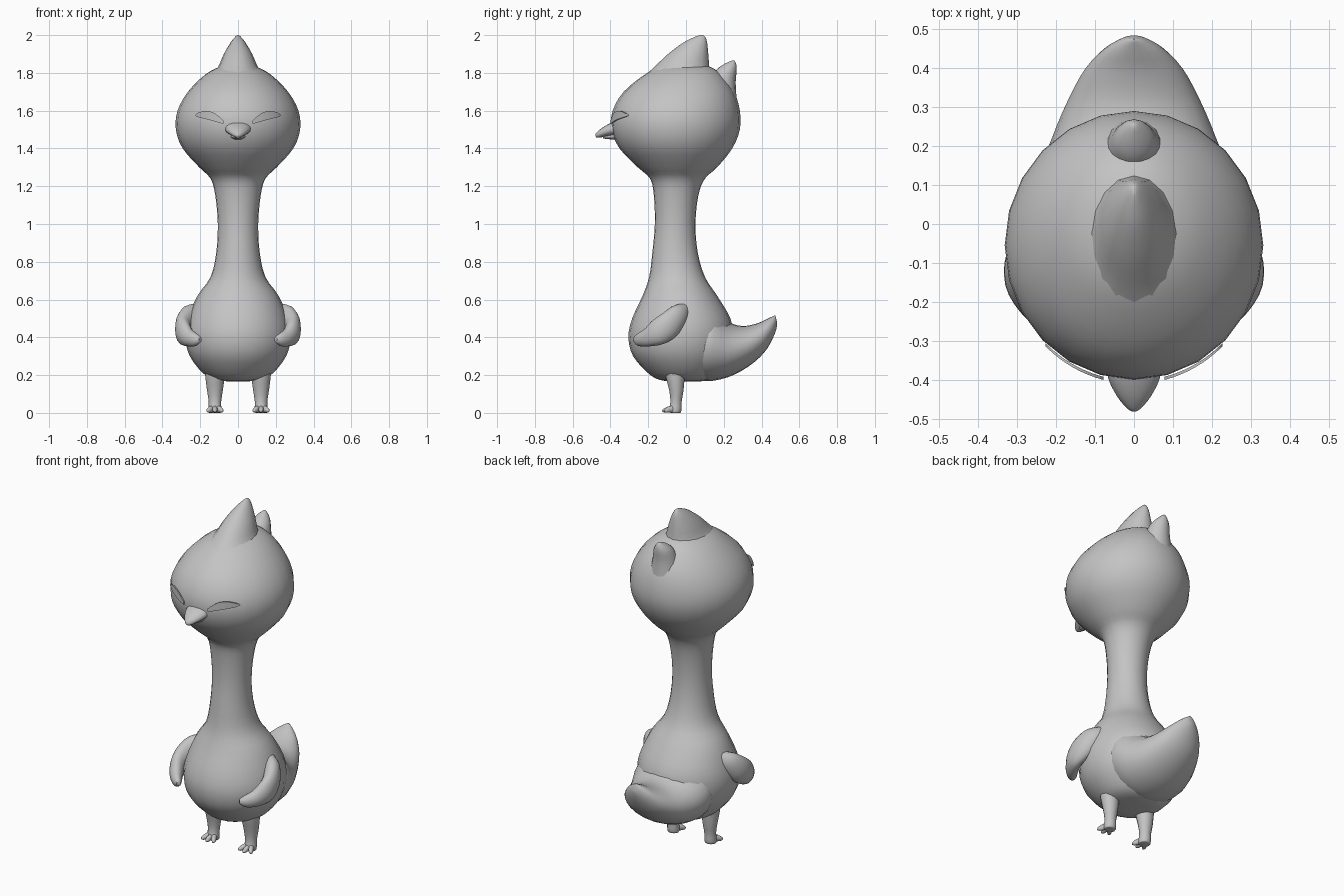
import bpy, bmesh, math
from mathutils import Vector

if "Cube" in bpy.data.objects:
    bpy.data.objects.remove(bpy.data.objects["Cube"])

grey = bpy.data.materials.new("plain grey")
grey.diffuse_color = (0.55, 0.55, 0.55, 1)
grey.use_nodes = True
grey.node_tree.nodes["Principled BSDF"].inputs["Base Color"].default_value = grey.diffuse_color


def finish(name, bm):
    bmesh.ops.recalc_face_normals(bm, faces=bm.faces)
    me = bpy.data.meshes.new(name)
    bm.to_mesh(me)
    bm.free()
    me.materials.append(grey)
    for p in me.polygons:
        p.use_smooth = True
    me.set_sharp_from_angle(angle=math.radians(60))
    ob = bpy.data.objects.new(name, me)
    bpy.context.collection.objects.link(ob)
    return ob


def spline(p, i, t):
    a, b, c, d = p[max(i - 1, 0)], p[i], p[i + 1], p[min(i + 2, len(p) - 1)]
    return (b * 2 + (c - a) * t + (a * 2 - b * 5 + c * 4 - d) * t * t
            + (b * 3 - a - c * 3 + d) * t ** 3) / 2


def loft(name, rings, seg=24, sub=3, side=1):
    """Skin elliptical rings (centre, axis, axis), smoothed along the length."""
    cols = list(zip(*rings))
    fine = [tuple(spline(c, i, k / sub) for c in cols)
            for i in range(len(rings) - 1) for k in range(sub)] + [rings[-1]]
    bm = bmesh.new()
    loops = []
    for c, a, b in fine:
        loop = []
        for k in range(seg):
            t = 2 * math.pi * k / seg
            v = c + a * math.cos(t) + b * math.sin(t)
            loop.append(bm.verts.new((v.x * side, v.y, v.z)))
        loops.append(loop)
    for l0, l1 in zip(loops, loops[1:]):
        for k in range(seg):
            j = (k + 1) % seg
            bm.faces.new((l0[k], l0[j], l1[j], l1[k]))
    bm.faces.new(loops[0])
    bm.faces.new(loops[-1])
    return finish(name, bm)


def section(y0, z0, y1, z1, rx, x=0):
    """Ring spanning two points of the side view, with half width rx."""
    p, q = Vector((x, y0, z0)), Vector((x, y1, z1))
    return (p + q) / 2, Vector((rx, 0, 0)), (q - p) / 2


def level(z, rx, y0, y1, x=0):
    return section(y0, z, y1, z, rx, x)


def tube(name, pts, side=1, seg=12):
    """Tube through (x, y, z, thickness, height) points."""
    pos = [Vector(p[:3]) for p in pts]
    rings = []
    for i, p in enumerate(pts):
        t = (pos[min(i + 1, len(pts) - 1)] - pos[max(i - 1, 0)]).normalized()
        a = t.cross(Vector((0, 0, 1))).normalized()
        rings.append((pos[i], a * p[3], a.cross(t) * p[4]))
    return loft(name, rings, seg, 3, side)


# Belly, neck and head in one skin
loft("body_and_head", [level(*r) for r in (
    (.165, .03, -.06, .06), (.175, .12, -.14, .12), (.21, .185, -.2, .17),
    (.3, .255, -.28, .23), (.4, .28, -.305, .25), (.5, .265, -.285, .235),
    (.62, .215, -.23, .165), (.72, .145, -.195, .1), (.85, .115, -.178, .062),
    (1, .107, -.165, .05), (1.15, .12, -.17, .065), (1.24, .145, -.19, .1),
    (1.3, .205, -.255, .165), (1.4, .293, -.352, .245), (1.5, .329, -.395, .285),
    (1.6, .32, -.388, .285), (1.7, .265, -.33, .255), (1.79, .175, -.22, .19),
    (1.835, .09, -.13, .12), (1.85, .015, -.04, .03))])

# Tail
loft("tail", [section(*r) for r in (
    (0, .5, 0, .2, .2), (.12, .57, .1, .168, .245), (.22, .485, .22, .188, .21),
    (.3, .46, .33, .245, .17), (.38, .475, .415, .32, .125),
    (.435, .5, .462, .4, .075), (.465, .514, .482, .46, .03),
    (.473, .516, .48, .49, .008))])

# Head tufts
loft("large_tuft", [level(*r) for r in (
    (1.76, .17, -.25, .14), (1.82, .112, -.18, .125), (1.9, .075, -.095, .118),
    (1.96, .04, -.015, .112), (1.99, .016, .045, .102), (2, .004, .075, .09))], 16)
loft("small_tuft", [level(*r) for r in (
    (1.66, .09, .1, .268), (1.75, .07, .12, .263), (1.81, .053, .155, .268),
    (1.84, .033, .19, .267), (1.86, .012, .23, .26), (1.865, .003, .245, .254))], 16)

# Beak
loft("upper_beak", [section(*r) for r in (
    (-.34, 1.56, -.34, 1.465, .075), (-.395, 1.537, -.395, 1.465, .066),
    (-.44, 1.512, -.44, 1.46, .044), (-.47, 1.488, -.47, 1.457, .02),
    (-.48, 1.475, -.48, 1.465, .005))], 16)
loft("lower_beak", [section(*r) for r in (
    (-.35, 1.49, -.35, 1.445, .045), (-.4, 1.48, -.4, 1.448, .034),
    (-.44, 1.472, -.44, 1.453, .014))], 12)


def eye(name, side):
    """Thin curved crescent lying on the face."""
    bm = bmesh.new()
    n = 14
    rows = []
    for i in range(n + 1):
        t = i / n
        x = .078 + .148 * t
        mid = 1.54 + .036 * t + .016 * math.sin(math.pi * t)
        half = .003 + .02 * math.sin(math.pi * min(1, .05 + .95 * t)) ** .7
        y = -.055 - .34 * math.sqrt(1 - (x / .325) ** 2) - .01
        rows.append([[bm.verts.new((side * x, y + d, mid + h)) for h in (-half, half)]
                     for d in (-.004, .004)])
    for r, s in zip(rows, rows[1:]):
        q = [r[0][0], r[0][1], r[1][1], r[1][0]]
        w = [s[0][0], s[0][1], s[1][1], s[1][0]]
        for k in range(4):
            j = (k + 1) % 4
            bm.faces.new((q[k], q[j], w[j], w[k]))
    for r in (rows[0], rows[-1]):
        bm.faces.new((r[0][0], r[0][1], r[1][1], r[1][0]))
    finish(name, bm)


for side, tag in ((-1, "left"), (1, "right")):
    eye("eye_" + tag, side)
    # Wing-like arm wrapping round the belly
    tube("arm_" + tag, (
        (.2, .0, .545, .03, .04), (.25, -.04, .515, .045, .062),
        (.283, -.09, .465, .046, .072), (.288, -.15, .425, .042, .068),
        (.262, -.205, .398, .036, .048), (.225, -.25, .387, .026, .034),
        (.2, -.272, .388, .012, .014)), side, 16)
    # Leg
    loft("leg_" + tag, [level(*r, .122) for r in (
        (.26, .055, -.12, .01), (.19, .051, -.108, -.005), (.12, .042, -.09, -.012),
        (.06, .033, -.083, -.022), (.025, .034, -.09, -.022),
        (.004, .033, -.088, -.026), (0, .028, -.08, -.032))], 14, 2, side)
    # Three toes
    for i, dx in enumerate((-.034, 0, .034)):
        tip = -.126 if dx == 0 else -.115
        tube(f"toe_{tag}_{i + 1}", (
            (.122 + dx * .3, -.055, .022, .015, .021),
            (.122 + dx * .75, -.09, .018, .014, .017),
            (.122 + dx * 1.05, tip + .01, .012, .011, .011),
            (.122 + dx * 1.12, tip, .01, .004, .004)), side, 10)
